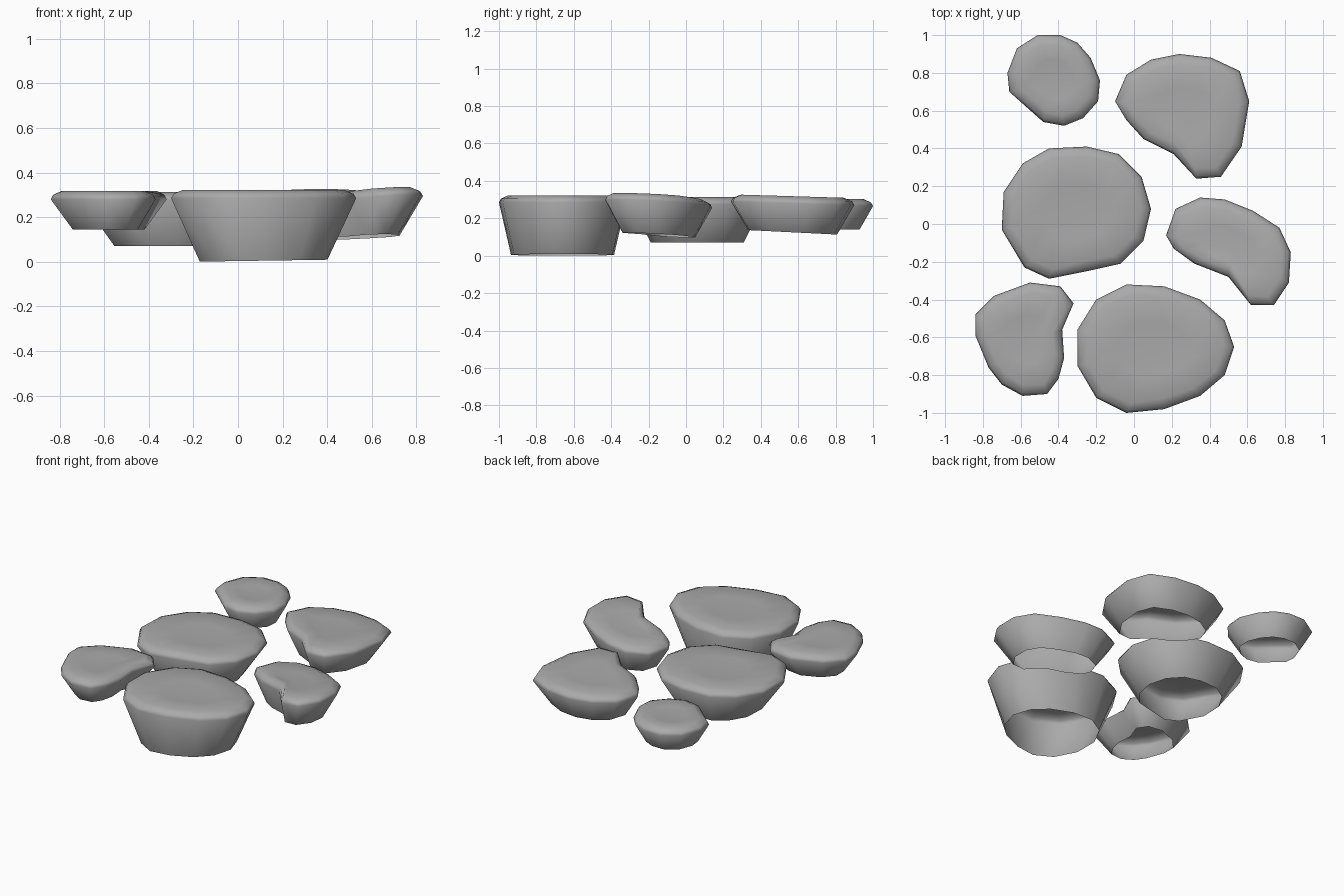
import bpy
import bmesh
from mathutils import Vector

cube = bpy.data.objects.get("Cube")
if cube:
    bpy.data.objects.remove(cube, do_unlink=True)

# One plain stone material
stone_grey = bpy.data.materials.new("stone_grey")
stone_grey.use_nodes = True
colour = (0.4, 0.4, 0.4, 1.0)
stone_grey.diffuse_color = colour
stone_grey.node_tree.nodes["Principled BSDF"].inputs["Base Color"].default_value = colour


def build_stone(name, outline, rim, base, shrink, tilt=(0, 0), base_tilt=(0, 0), dish=0.012):
    """Tapered stone, open below, with a rounded rim and a slightly dished top.
    The outline is the widest contour, given in hundredths."""
    points = [Vector(p) / 100 for p in outline]
    low = Vector((min(p.x for p in points), min(p.y for p in points)))
    high = Vector((max(p.x for p in points), max(p.y for p in points)))
    middle = (low + high) / 2
    centre = (sum(points, Vector((0, 0))) / len(points) + middle) / 2
    bm = bmesh.new()

    def place(p, z, slope):
        d = p - middle
        return bm.verts.new((p.x, p.y, z + slope[0] * d.x + slope[1] * d.y))

    def inset(distance, z):
        return [place(p + (centre - p).normalized() * distance, z, tilt) for p in points]

    def scaled(factor, z):
        return [place(centre + (p - centre) * factor, z, tilt) for p in points]

    # Contours from the open base, over the rim, to the middle of the top
    foot = [place(middle + Vector(((p.x - middle.x) * shrink[0], (p.y - middle.y) * shrink[1])),
                  base, base_tilt) for p in points]
    rings = [foot, inset(0, rim), inset(0.012, rim + 0.02),
             inset(0.055, rim + 0.038), scaled(0.45, rim + 0.038 - dish * 0.6)]
    count = len(points)
    for lower, upper in zip(rings, rings[1:]):
        for i in range(count):
            j = (i + 1) % count
            bm.faces.new((lower[i], lower[j], upper[j], upper[i]))
    hub = place(centre, rim + 0.038 - dish, tilt)
    for i in range(count):
        bm.faces.new((rings[-1][i], rings[-1][(i + 1) % count], hub))

    bmesh.ops.recalc_face_normals(bm, faces=bm.faces)
    if sum(f.normal.z * f.calc_area() for f in bm.faces) < 0:
        bmesh.ops.reverse_faces(bm, faces=bm.faces)
    mesh = bpy.data.meshes.new(name)
    bm.to_mesh(mesh)
    bm.free()
    mesh.materials.append(stone_grey)
    mesh.shade_smooth()
    stone = bpy.data.objects.new(name, mesh)
    bpy.context.collection.objects.link(stone)


# Small round stone at the back
build_stone("back_small_stone", [
    (-39, 100), (-30, 96), (-23, 88), (-18, 76), (-19, 65), (-27, 56), (-37, 52),
    (-48, 54), (-57, 62), (-66, 70), (-67, 80), (-62, 93), (-51, 100)],
    rim=0.265, base=0.14, shrink=(0.7, 0.7))

# Wedge stone at the back
build_stone("back_wedge_stone", [
    (-10, 65), (-4, 79), (9, 87), (24, 90), (41, 88), (56, 81), (61, 65),
    (57, 41), (46, 25), (33, 24), (21, 37), (5, 45), (-4, 55)],
    rim=0.28, base=0.125, shrink=(0.7, 0.72), tilt=(0, -0.03), base_tilt=(0, -0.05))

# Large stone in the middle
build_stone("middle_stone", [
    (-45, 40), (-25, 41), (-8, 37), (4, 25), (9, 8), (5, -9), (-7, -21),
    (-25, -25), (-45, -29), (-58, -23), (-70, -3), (-69, 17), (-59, 32)],
    rim=0.275, base=0.07, shrink=(0.63, 0.71))

# Bean stone on the model's left
build_stone("left_bean_stone", [
    (17, -6), (22, 8), (35, 14), (48, 13), (63, 7), (77, -2), (83, -15),
    (82, -31), (74, -43), (62, -43), (50, -28), (32, -21), (21, -13)],
    rim=0.275, base=0.11, shrink=(0.68, 0.68), tilt=(0.06, -0.04), base_tilt=(0.03, -0.05))

# Notched stone at the front
build_stone("front_notched_stone", [
    (-55, -31), (-39, -33), (-32, -42), (-38, -56), (-37, -71), (-40, -82), (-46, -90),
    (-59, -91), (-70, -85), (-77, -76), (-84, -59), (-84, -48), (-74, -38)],
    rim=0.28, base=0.145, shrink=(0.62, 0.7))

# Large tall stone at the front
build_stone("front_large_stone", [
    (-4, -32), (16, -33), (35, -40), (48, -51), (53, -65), (48, -80), (35, -91),
    (16, -98), (-4, -100), (-20, -92), (-30, -75), (-30, -56), (-20, -40)],
    rim=0.285, base=0.005, shrink=(0.69, 0.81), base_tilt=(0.015, 0))
